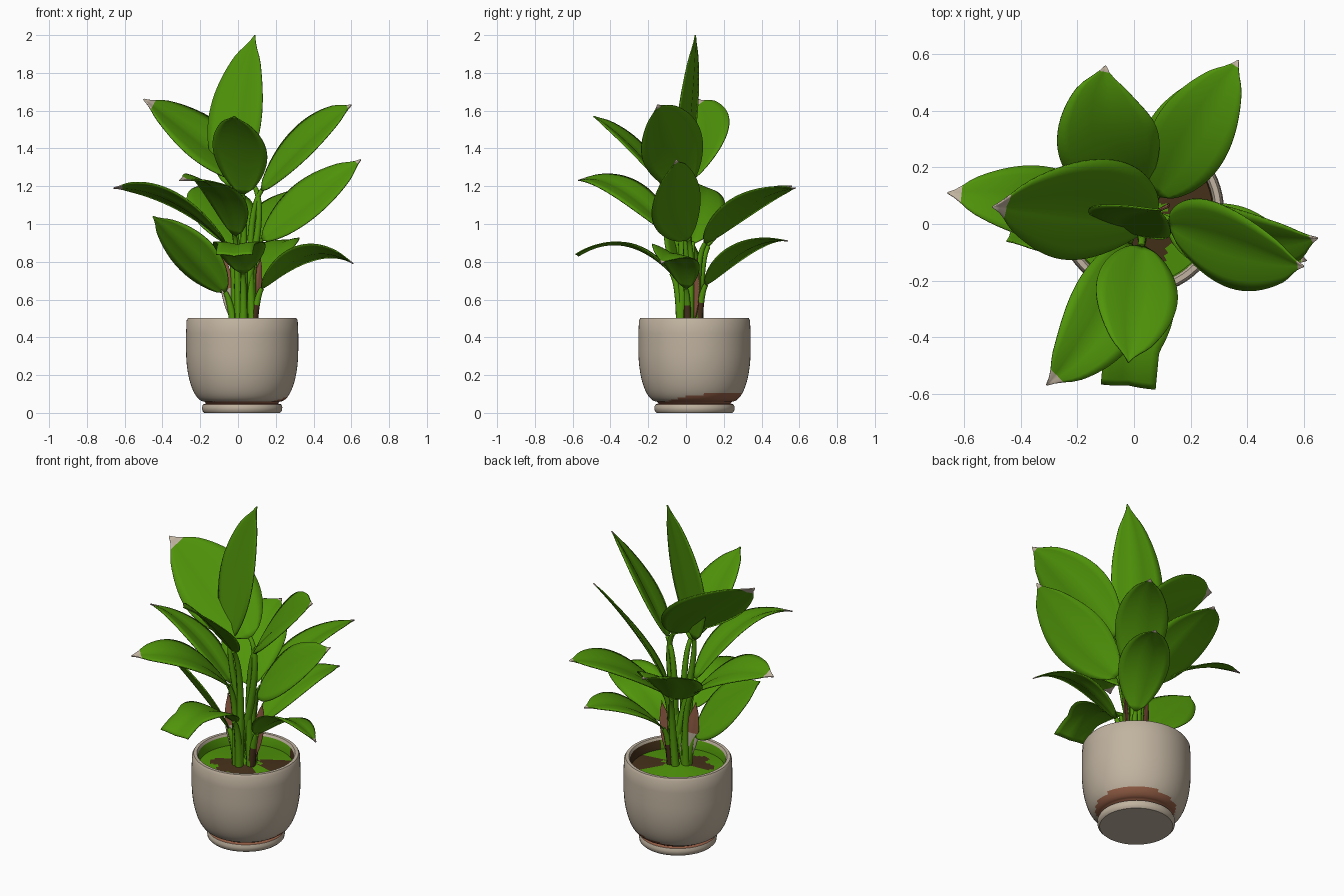
import bpy, bmesh, math
from mathutils import Vector as V, Matrix

if "Cube" in bpy.data.objects:
    bpy.data.objects.remove(bpy.data.objects["Cube"])


def material(name, rgb):
    m = bpy.data.materials.new(name)
    m.use_nodes = True
    m.diffuse_color = (*rgb, 1)
    m.node_tree.nodes["Principled BSDF"].inputs["Base Color"].default_value = (*rgb, 1)
    return m


GREEN = material("leaf green", (0.08, 0.3, 0.003))
CLAY = material("pale clay", (0.53, 0.45, 0.35))
EARTH = material("dark earth", (0.06, 0.03, 0.01))
RUST = material("rust brown", (0.29, 0.11, 0.06))
POT_CENTRE = V((0.022, 0.045, 0))
CROWN = V((0.03, 0.02, 0))
UP = V((0, 0, 1))


def finish(bm, name, mats, angle=60):
    bmesh.ops.recalc_face_normals(bm, faces=bm.faces)
    mesh = bpy.data.meshes.new(name)
    bm.to_mesh(mesh)
    bm.free()
    for m in mats:
        mesh.materials.append(m)
    ob = bpy.data.objects.new(name, mesh)
    bpy.context.collection.objects.link(ob)
    bpy.ops.object.select_all(action="DESELECT")
    ob.select_set(True)
    bpy.context.view_layer.objects.active = ob
    bpy.ops.object.shade_smooth_by_angle(angle=math.radians(angle))
    return ob


def skin_rows(bm, rows, closed=True):
    """Join successive rows of vertices with quads."""
    for a, b in zip(rows, rows[1:]):
        n = len(a)
        for i in range(n if closed else n - 1):
            j = (i + 1) % n
            bm.faces.new((a[i], a[j], b[j], b[i]))


def circle(bm, centre, x, y, r, n):
    angles = [math.tau * k / n for k in range(n)]
    return [bm.verts.new(centre + (x * math.cos(a) + y * math.sin(a)) * r) for a in angles]


def lathe(name, profile, mats, rule, cap):
    """Turn a profile about the pot axis; 'cap' is the ring that gets closed."""
    bm = bmesh.new()
    rings = [circle(bm, POT_CENTRE + UP * z, V((1, 0, 0)), V((0, 1, 0)), r, 64)
             for r, z in profile]
    skin_rows(bm, rings)
    bm.faces.new(rings[cap])
    for f in bm.faces:
        c = f.calc_center_median() - POT_CENTRE
        f.material_index = rule(c.z, math.atan2(c.y, c.x), math.hypot(c.x, c.y))
    finish(bm, name, mats, 40)


def pot_colour(z, a, r):
    if z > 0.4 and r < 0.261:  # inner wall
        return 2 if -0.6 < a < 1 else 3
    glaze_edge = 0.06 + 0.047 * math.cos(a - 0.8)
    return int(0.045 < z < 0.06 or 0.06 < z < glaze_edge)


def soil_colour(z, a, r):
    edge = 0.02 * math.sin(9 * a)
    side_patch = -0.1 < a < 0.75 and r > 0.08 + edge
    front_patch = -2.8 < a < -0.6 and 0.05 < r < 0.18 + edge
    return int(side_patch or front_patch)


# Pot: foot ring, groove, round bowl, soft rim and inner wall
foot = [(0.2, 0), (0.21, 0.01), (0.213, 0.03), (0.207, 0.045), (0.19, 0.05)]
curve = [math.pi / 2 * k / 16 for k in range(17)]
bowl = [(0.2 + 0.097 * math.sin(t), 0.06 + 0.27 * (1 - math.cos(t))) for t in curve]
rim = [(0.297, 0.42), (0.294, 0.49), (0.286, 0.503), (0.268, 0.503), (0.26, 0.49), (0.255, 0.42)]
lathe("pot", foot + bowl + rim, [CLAY, RUST, EARTH, GREEN], pot_colour, 0)

# Soil: low mossy mound with bare patches
lathe("soil", [(0.258 - 0.02 * k, 0.435 + 0.0025 * k) for k in range(12)], [GREEN, EARTH],
      soil_colour, -1)


def bezier(a, b, c, t):
    """Point and direction on a quadratic curve."""
    point = a * (1 - t) ** 2 + b * 2 * t * (1 - t) + c * t * t
    return point, ((b - a) * (1 - t) + (c - b) * t).normalized()


def blade(name, base, ctrl, tip, side, half, mats, pale, blunt=0, rows=24, cols=8):
    """Curved, folded blade; past the position 'pale' it gets the second material."""
    sign = 1 if side.cross(tip - base).z > 0 else -1
    bm = bmesh.new()
    grid = []
    for i in range(rows + 1):
        u = i / rows
        p, t = bezier(base, ctrl, tip, u)
        s = (side - t * side.dot(t)).normalized()
        n = s.cross(t) * sign
        w = abs(math.sin(math.pi * u ** 0.85)) ** 0.8 + 0.08 * (1 - u)
        w = w * min(1, (1 - u) / 0.14) ** 0.5 + 0.015
        if u > 0.5:
            w = max(w, blunt)
        w *= half
        row = []
        for k in range(cols + 1):
            v = 2 * k / cols - 1
            lift = w * (0.26 * abs(v) - 0.15 * v * v)
            row.append(bm.verts.new(p + s * (w * v) + n * lift))
        grid.append(row)
    skin_rows(bm, grid, closed=False)
    for i, f in enumerate(bm.faces):
        f.material_index = int((i // cols + 0.5) / rows > pale)
    ob = finish(bm, name, mats)
    mod = ob.modifiers.new("thickness", "SOLIDIFY")
    mod.thickness = 0.006
    mod.offset = 0


def stem(name, root, ctrl, base, bark, rows=14):
    """Round stem, dark below the height 'bark'."""
    bm = bmesh.new()
    rings = []
    for i in range(rows + 1):
        p, t = bezier(root, ctrl, base, i / rows)
        x = t.cross(V((0.3, 0.9, 0.1))).normalized()
        rings.append(circle(bm, p, x, t.cross(x), 0.024 - 0.012 * i / rows, 8))
    skin_rows(bm, rings)
    bm.faces.new(rings[-1])
    for f in bm.faces:
        f.material_index = int(f.calc_center_median().z < bark)
    finish(bm, name, [GREEN, EARTH])


def leaf(name, tip, base_z, half, arch=0.0, tilt=0.0, reach=0.1, sway=0.0, twist=0.0,
         pale=0.95, blunt=0.0, bark=0.0):
    """Blade and stem growing from the crown towards the tip."""
    tip = V(tip)
    out = V((tip.x, tip.y, 0)).normalized()
    base = CROWN + out * reach + UP * base_z
    along = tip - base
    across = UP.cross(V((along.x, along.y, 0)).normalized())
    across = Matrix.Rotation(twist, 3, "Z") @ across
    ctrl = (base + tip) / 2 + (UP * arch + across * sway) * 2
    blade(name, base, ctrl, tip, across + UP * tilt, half, [GREEN, CLAY], pale, blunt)
    start = (ctrl - base).normalized()
    root = CROWN + out * 0.05 + UP * 0.44
    stem(name + "_stem", root, base - start * (base - root).length * 0.2, base, bark)


# Upper leaves
leaf("top_leaf", (0.09, 0.05, 2), 1.2, 0.14, reach=-0.08, sway=0.03, twist=0.74, pale=2)
leaf("upper_front_leaf", (-0.02, -0.49, 1.57), 1.16, 0.14, arch=0.04, tilt=-0.25, pale=2)
leaf("upper_right_leaf", (-0.5, 0.06, 1.66), 1.22, 0.2, arch=0.01, tilt=-0.75,
     reach=-0.04, sway=-0.03, pale=0.91)
leaf("upper_left_leaf", (0.6, -0.15, 1.63), 1.18, 0.165, arch=0.03, tilt=1.1)

# Middle leaves
leaf("middle_left_leaf", (0.65, -0.05, 1.34), 0.92, 0.15, tilt=1.2, sway=-0.03)
leaf("middle_right_leaf", (-0.66, 0.11, 1.19), 0.9, 0.13, arch=0.08, tilt=0.4, pale=0.92)
leaf("middle_front_leaf", (-0.31, -0.57, 1.23), 0.94, 0.135, arch=0.1, tilt=-0.25,
     sway=0.05, pale=0.91)
leaf("middle_back_leaf", (0.37, 0.58, 1.19), 0.9, 0.135, arch=0.06, tilt=-0.2)
leaf("rear_back_leaf", (-0.1, 0.56, 1.2), 0.88, 0.17, arch=0.06, sway=0.06)

# Low leaves
leaf("low_front_leaf", (-0.02, -0.57, 0.83), 0.74, 0.13, arch=0.1, blunt=0.75, pale=2)
leaf("low_right_leaf", (-0.45, -0.06, 1.04), 0.64, 0.14, arch=0.01, tilt=1.2, pale=2)
leaf("low_left_leaf", (0.61, -0.13, 0.79), 0.66, 0.12, arch=0.11, tilt=-0.35, bark=0.57)
leaf("low_back_leaf", (0.3, 0.54, 0.91), 0.68, 0.13, arch=0.07, tilt=-0.1, bark=0.58)

# Dry sheaths beside the stems, one pale at its foot
blade("pale_sheath", V((0, 0.03, 0.46)), V((-0.06, 0.03, 0.63)), V((-0.08, 0.02, 0.85)),
      V((1, 0.4, 0)), 0.04, [CLAY, RUST], 0.55)
blade("brown_sheath", V((0.07, 0.04, 0.48)), V((0.1, 0.05, 0.65)), V((0.12, 0.06, 0.82)),
      V((1, 0.6, 0)), 0.03, [RUST], 2)
